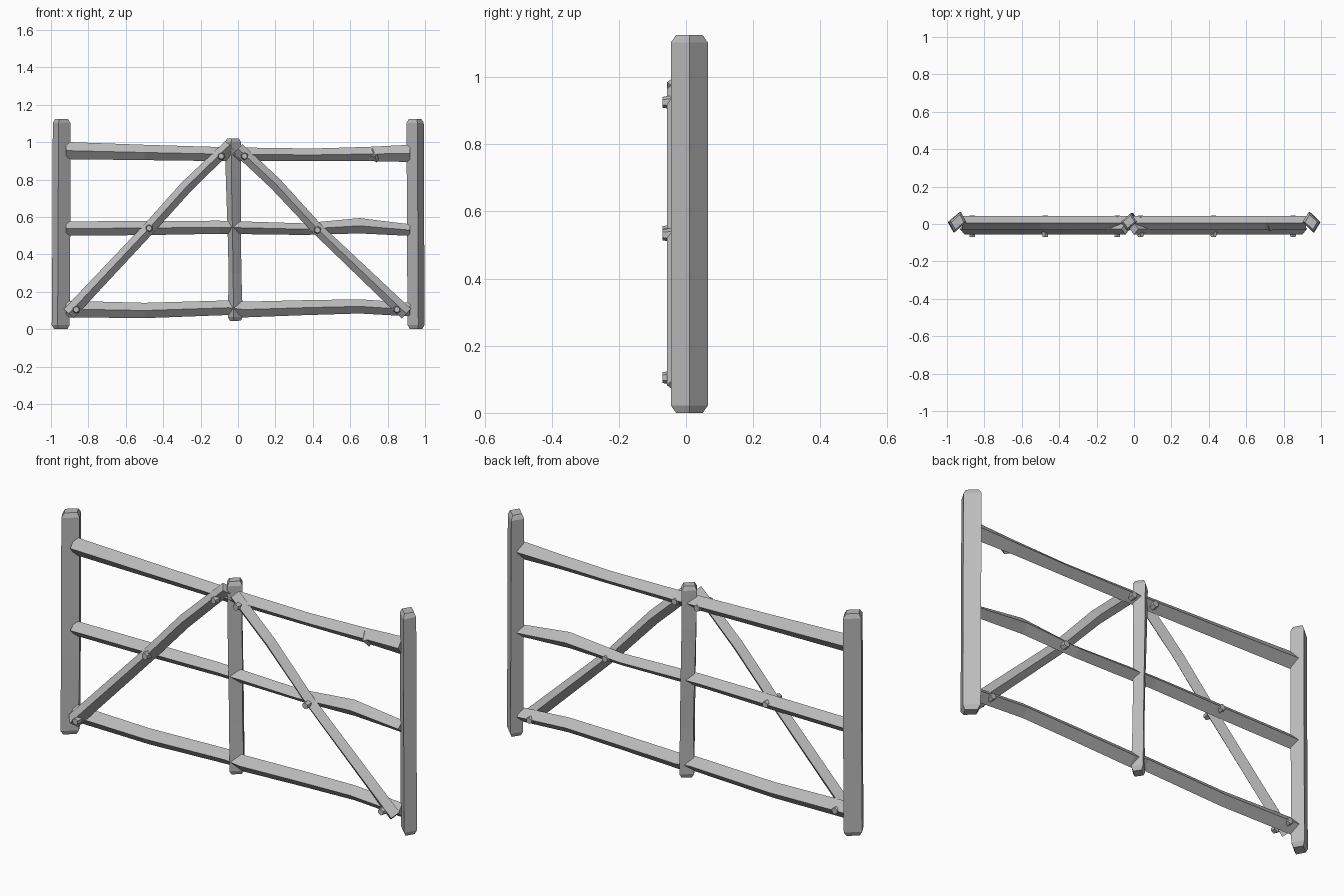
import bpy, bmesh, math
from mathutils import Vector, Matrix

cube = bpy.data.objects.get("Cube")
if cube:
    bpy.data.objects.remove(cube)

grey = bpy.data.materials.new("weathered grey")
grey.use_nodes = True
COLOUR = (0.5, 0.5, 0.5, 1)
grey.diffuse_color = COLOUR
grey.node_tree.nodes["Principled BSDF"].inputs["Base Color"].default_value = COLOUR


def finish(bm, name):
    bmesh.ops.recalc_face_normals(bm, faces=bm.faces)
    mesh = bpy.data.meshes.new(name)
    bm.to_mesh(mesh)
    bm.free()
    mesh.materials.append(grey)
    obj = bpy.data.objects.new(name, mesh)
    bpy.context.collection.objects.link(obj)
    return obj


def beam(name, stations, y, depth, skew=0.0, chamfer=0.0):
    """Diamond-section timber through (x, z, half width) stations."""
    pts = [(Vector((x, y, z)), w, 1.0) for x, z, w in stations]
    along = (pts[-1][0] - pts[0][0]).normalized()
    if chamfer:
        (p0, w0, _), (p1, w1, _) = pts[0], pts[-1]
        pts[0] = (p0 + along * chamfer, w0, 1.0)
        pts[-1] = (p1 - along * chamfer, w1, 1.0)
        pts = [(p0, w0, 0.72)] + pts + [(p1, w1, 0.72)]
    side = Vector((along.z, 0, -along.x))
    back = Vector((0, depth, 0)) + side * skew
    bm = bmesh.new()
    rings = []
    for p, w, s in pts:
        rings.append([bm.verts.new(p + o * s)
                      for o in (side * w, back, -side * w, -back)])
    for a, b in zip(rings, rings[1:]):
        for i in range(4):
            j = (i + 1) % 4
            bm.faces.new((a[i], a[j], b[j], b[i]))
    bm.faces.new(rings[0])
    bm.faces.new(rings[-1])
    return finish(bm, name)


def cone(name, x, y, z, r1, r2, length, sides, turn=0.0):
    """Short cone with its narrow end towards -y (or +y for negative length)."""
    bm = bmesh.new()
    bmesh.ops.create_cone(bm, cap_ends=True, segments=sides,
                          radius1=r1, radius2=r2, depth=abs(length))
    tilt = math.copysign(math.pi / 2, length)
    bm.transform(Matrix.Translation((x, y, z)) @ Matrix.Rotation(tilt, 4, 'X')
                 @ Matrix.Rotation(turn, 4, 'Z'))
    return finish(bm, name)


# Upright posts
beam("right_post", [(-0.948, 0, 0.048), (-0.945, 0.4, 0.048),
                    (-0.943, 1.125, 0.047)], 0.01, 0.055, 0.017, 0.022)
beam("left_post", [(0.952, 0, 0.045), (0.95, 0.4, 0.046),
                   (0.947, 1.125, 0.046)], 0.01, 0.055, -0.012, 0.022)
beam("centre_post", [(-0.014, 0.045, 0.04), (-0.016, 0.3, 0.034), (-0.02, 0.54, 0.036),
                     (-0.025, 0.8, 0.04), (-0.027, 1.02, 0.043)], 0.012, 0.046, 0.01, 0.02)

# Horizontal rails
beam("top_rail", [(-0.92, 0.955, 0.046), (-0.5, 0.945, 0.041), (-0.03, 0.935, 0.037),
                  (0.4, 0.932, 0.034), (0.7, 0.937, 0.038), (0.92, 0.94, 0.046)], 0.006, 0.037)
beam("middle_rail", [(-0.92, 0.538, 0.038), (-0.5, 0.541, 0.038), (-0.1, 0.545, 0.035),
                     (0.35, 0.535, 0.031), (0.65, 0.553, 0.041), (0.92, 0.53, 0.031)], 0.006, 0.036)
beam("bottom_rail", [(-0.92, 0.108, 0.044), (-0.5, 0.1, 0.041), (-0.05, 0.115, 0.039),
                     (0.03, 0.105, 0.042), (0.35, 0.115, 0.04), (0.65, 0.122, 0.038),
                     (0.92, 0.105, 0.036)], 0.006, 0.037)

# Diagonal braces on the front
beam("right_brace", [(-0.905, 0.083, 0.036), (-0.475, 0.54, 0.033), (-0.28, 0.757, 0.034),
                     (-0.045, 0.985, 0.031)], -0.026, 0.031)
beam("left_brace", [(0.9, 0.083, 0.036), (0.425, 0.535, 0.031), (0.2, 0.778, 0.034),
                    (0.0, 0.965, 0.034)], -0.026, 0.031)

# Bolts through braces and rails, with heads on both sides
for i, (x, z) in enumerate([(-0.865, 0.105), (-0.475, 0.54), (-0.09, 0.925),
                            (0.035, 0.925), (0.425, 0.53), (0.85, 0.105)]):
    cone(f"front_bolt_{i + 1}", x, -0.056, z, 0.021, 0.016, 0.028, 6)
    cone(f"back_bolt_{i + 1}", x, 0.032, z, 0.021, 0.016, -0.026, 6)

# Knot in the top rail
cone("rail_knot", 0.73, -0.022, 0.93, 0.04, 0.006, 0.03, 4, 0.3)
